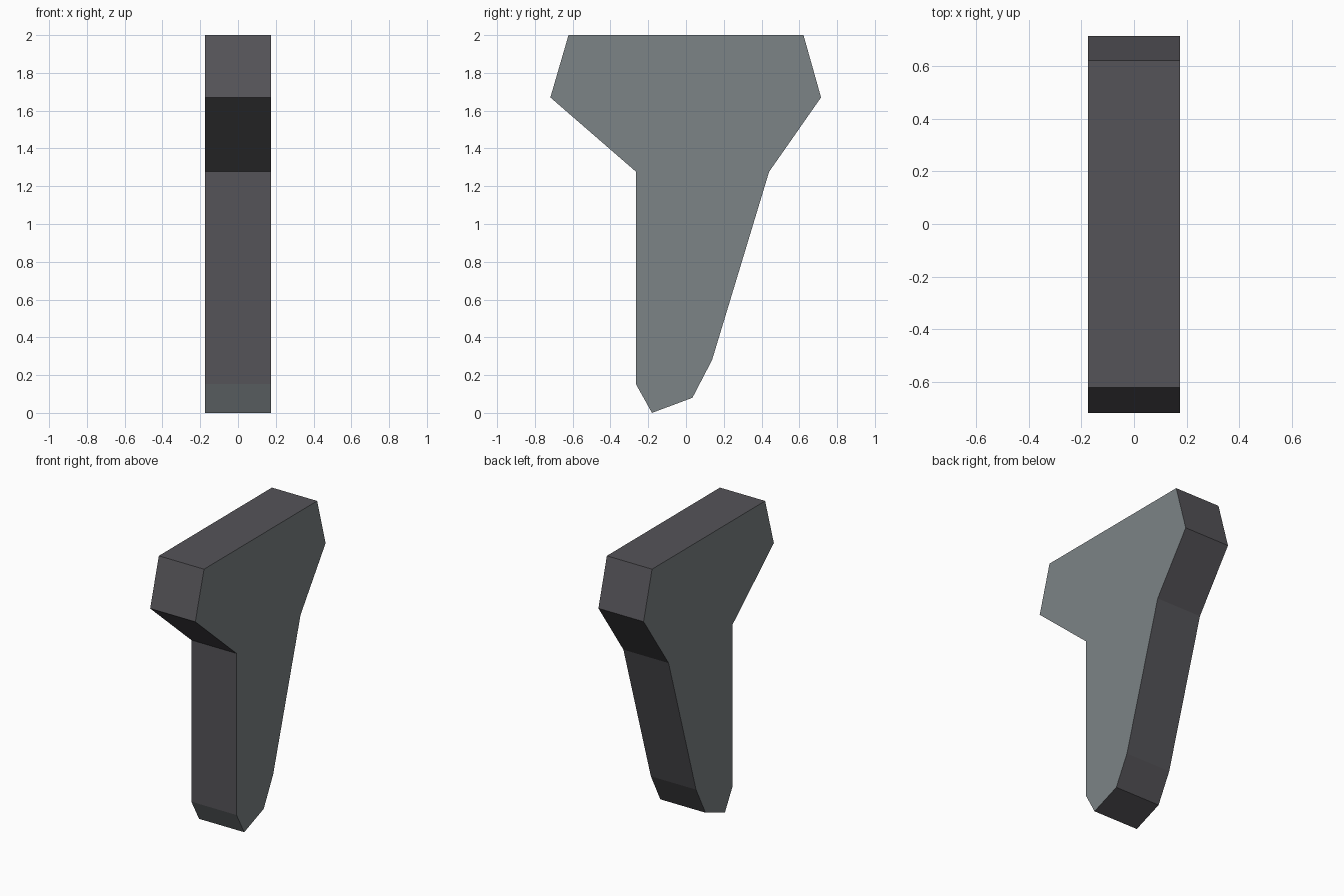
import bpy, bmesh
from mathutils import Vector

if "Cube" in bpy.data.objects:
    bpy.data.objects.remove(bpy.data.objects["Cube"])


def flat_material(name, rgb):
    m = bpy.data.materials.new(name)
    m.diffuse_color = (*rgb, 1)
    m.use_nodes = True
    m.node_tree.nodes["Principled BSDF"].inputs["Base Color"].default_value = m.diffuse_color
    return m


HALF_WIDTH = 0.174

# Side outline (y, z), counter-clockwise seen from +x
outline = [(-0.18, 0.0), (0.034, 0.08), (0.138, 0.28), (0.44, 1.277),
           (0.715, 1.67), (0.622, 2.0), (-0.622, 2.0), (-0.718, 1.67),
           (-0.265, 1.277), (-0.265, 0.152)]

# Bracket leg: outline extruded across x
bm = bmesh.new()
side = bm.faces.new([bm.verts.new((-HALF_WIDTH, y, z)) for y, z in outline])
ext = bmesh.ops.extrude_face_region(bm, geom=[side], use_keep_orig=True)
moved = [v for v in ext["geom"] if isinstance(v, bmesh.types.BMVert)]
bmesh.ops.translate(bm, verts=moved, vec=Vector((2 * HALF_WIDTH, 0, 0)))
bmesh.ops.recalc_face_normals(bm, faces=bm.faces[:])

# Pale cheeks and toe facet, dark rim elsewhere
for f in bm.faces:
    f.normal_update()
    c = f.calc_center_median()
    is_cheek = abs(f.normal.x) > 0.9
    is_toe = c.z < 0.15 and f.normal.y < -0.5
    f.material_index = 0 if is_cheek or is_toe else 1

mesh = bpy.data.meshes.new("bracket_leg")
bm.to_mesh(mesh)
bm.free()
mesh.materials.append(flat_material("blue grey", (0.202, 0.227, 0.238)))
mesh.materials.append(flat_material("dark grey", (0.091, 0.088, 0.098)))
leg = bpy.data.objects.new("bracket_leg", mesh)
bpy.context.collection.objects.link(leg)
